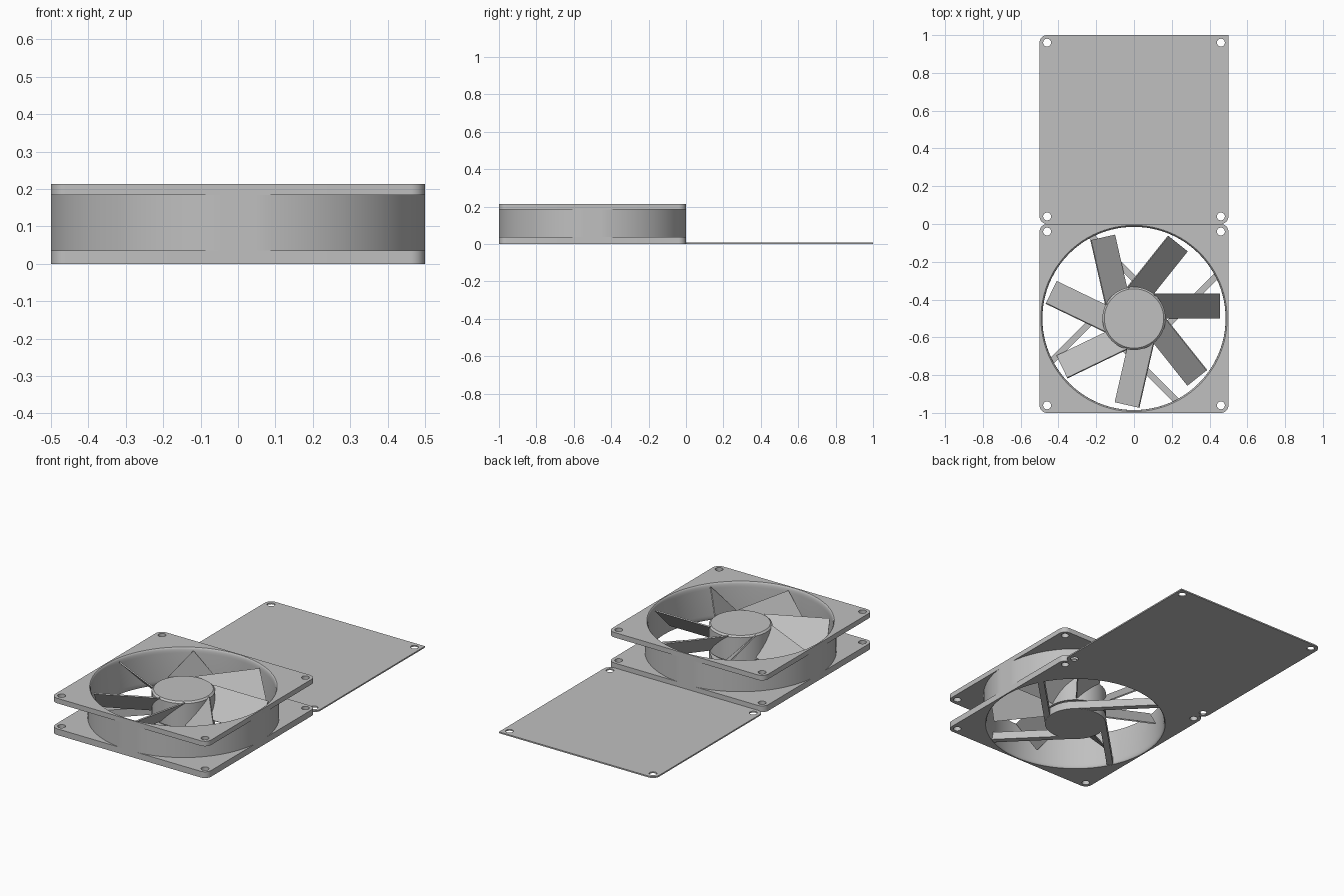
import bpy, bmesh
from math import sin, cos, pi, radians
from mathutils import Matrix, Vector

cube = bpy.data.objects.get("Cube")
if cube:
    bpy.data.objects.remove(cube, do_unlink=True)

CENTRE = Vector((0, -0.5, 0))
HEIGHT = 0.213
BORE = 0.493

grey = bpy.data.materials.new("light_grey")
grey.use_nodes = True
colour = (0.527, 0.527, 0.527, 1)
grey.diffuse_color = colour
grey.node_tree.nodes["Principled BSDF"].inputs["Base Color"].default_value = colour


def finish(name, bm, loc=CENTRE, closed=True):
    bmesh.ops.remove_doubles(bm, verts=bm.verts, dist=0.00001)
    if closed:
        bmesh.ops.recalc_face_normals(bm, faces=bm.faces)
    mesh = bpy.data.meshes.new(name)
    bm.to_mesh(mesh)
    bm.free()
    mesh.materials.clear()
    mesh.materials.append(grey)
    obj = bpy.data.objects.new(name, mesh)
    obj.location = loc
    bpy.context.collection.objects.link(obj)
    bpy.ops.object.select_all(action="DESELECT")
    obj.select_set(True)
    bpy.context.view_layer.objects.active = obj
    bpy.ops.object.shade_smooth_by_angle(angle=radians(35))
    return obj


def circle(r, x=0, y=0, n=96):
    return [(x + r * cos(2 * pi * i / n), y + r * sin(2 * pi * i / n)) for i in range(n)]


def rounded_square(half, r, square_corner=None, steps=8):
    pts = []
    for k, (sx, sy) in enumerate([(1, 1), (-1, 1), (-1, -1), (1, -1)]):
        if k == square_corner:
            pts.append((sx * half, sy * half))
            continue
        for i in range(steps + 1):
            a = pi / 2 * (k + i / steps)
            pts.append((sx * (half - r) + r * cos(a), sy * (half - r) + r * sin(a)))
    return pts


def extrude_outline(name, loops, z0, z1, loc=CENTRE):
    """Solid plate from an outer outline followed by hole outlines."""
    curve = bpy.data.curves.new(name, "CURVE")
    curve.dimensions = "2D"
    curve.fill_mode = "BOTH"
    curve.extrude = (z1 - z0) / 2
    for loop in loops:
        spline = curve.splines.new("POLY")
        spline.points.add(len(loop) - 1)
        for point, (x, y) in zip(spline.points, loop):
            point.co = (x, y, 0, 1)
        spline.use_cyclic_u = True
    temp = bpy.data.objects.new(name + "_outline", curve)
    bpy.context.collection.objects.link(temp)
    bpy.context.view_layer.update()
    mesh = bpy.data.meshes.new_from_object(temp.evaluated_get(bpy.context.evaluated_depsgraph_get()))
    bpy.data.objects.remove(temp, do_unlink=True)
    bm = bmesh.new()
    bm.from_mesh(mesh)
    bpy.data.meshes.remove(mesh)
    bmesh.ops.translate(bm, verts=bm.verts, vec=(0, 0, (z0 + z1) / 2))
    return finish(name, bm, loc)


def lathe(name, profile, closed=True, steps=96):
    bm = bmesh.new()
    verts = [bm.verts.new((r, 0, z)) for r, z in profile]
    edges = [bm.edges.new(pair) for pair in zip(verts, verts[1:])]
    bmesh.ops.spin(bm, geom=verts + edges, cent=(0, 0, 0), axis=(0, 0, 1),
                   angle=2 * pi, steps=steps, use_merge=True)
    if not closed:
        # liner faces look inwards, towards the axis
        bm.normal_update()
        flip = [f for f in bm.faces if f.normal.xy.dot(f.calc_center_median().xy) > 0]
        bmesh.ops.reverse_faces(bm, faces=flip)
    return finish(name, bm, closed=closed)


def box(name, size, matrix):
    bm = bmesh.new()
    bmesh.ops.create_cube(bm, size=1, matrix=matrix @ Matrix.Diagonal((*size, 1)))
    return finish(name, bm)


# Mounting flanges, with screw holes in the corners
screw_holes = [circle(0.021, x, y, 24) for x in (-0.46, 0.46) for y in (-0.46, 0.46)]
flange_loops = [rounded_square(0.5, 0.04), circle(BORE)] + screw_holes
extrude_outline("bottom_flange", flange_loops, 0, 0.036)
extrude_outline("top_flange", flange_loops, 0.184, HEIGHT)

# Round duct, trimmed flush with the flange sides
trimmed = [(max(-0.5, min(0.5, x)), max(-0.5, min(0.5, y))) for x, y in circle(0.5036, n=192)]
extrude_outline("duct_wall", [trimmed, circle(BORE)], 0.036, 0.184)

# Softly flared inside of the duct
flare = [(BORE - 0.008 * sin(i * pi / 8), 0.03 * (1 - cos(i * pi / 8))) for i in range(5)]
lathe("duct_liner", flare + [(r, HEIGHT - z) for r, z in reversed(flare)], closed=False)

# Flat gasket plate behind the fan
extrude_outline("cover_plate", [rounded_square(0.5, 0.04, square_corner=0)] + screw_holes,
                0, 0.008, loc=(0, 0.5, 0))

# Motor base and rotor hub
lathe("motor_base", [(0, 0), (0.167, 0), (0.167, 0.046), (0, 0.046)])
lathe("rotor_hub", [(0, 0.046), (0.155, 0.046), (0.155, 0.056), (0.167, 0.056),
                    (0.167, 0.192), (0.157, 0.201), (0, 0.201)])

# Four struts leaving the motor base at a tangent
for i in range(4):
    turn = Matrix.Rotation(radians(45 + 90 * i), 4, "Z")
    box(f"strut_{i + 1}", (0.47, 0.034, 0.045),
        turn @ Matrix.Translation((0.235, -0.149, 0.0235)))

# Seven flat pitched blades
for i in range(7):
    turn = Matrix.Rotation(2 * pi * i / 7, 4, "Z")
    pitch = Matrix.Rotation(radians(46), 4, "X")
    box(f"blade_{i + 1}", (0.35, 0.186, 0.007),
        turn @ Matrix.Translation((0.28, 0.066, 0.133)) @ pitch)
